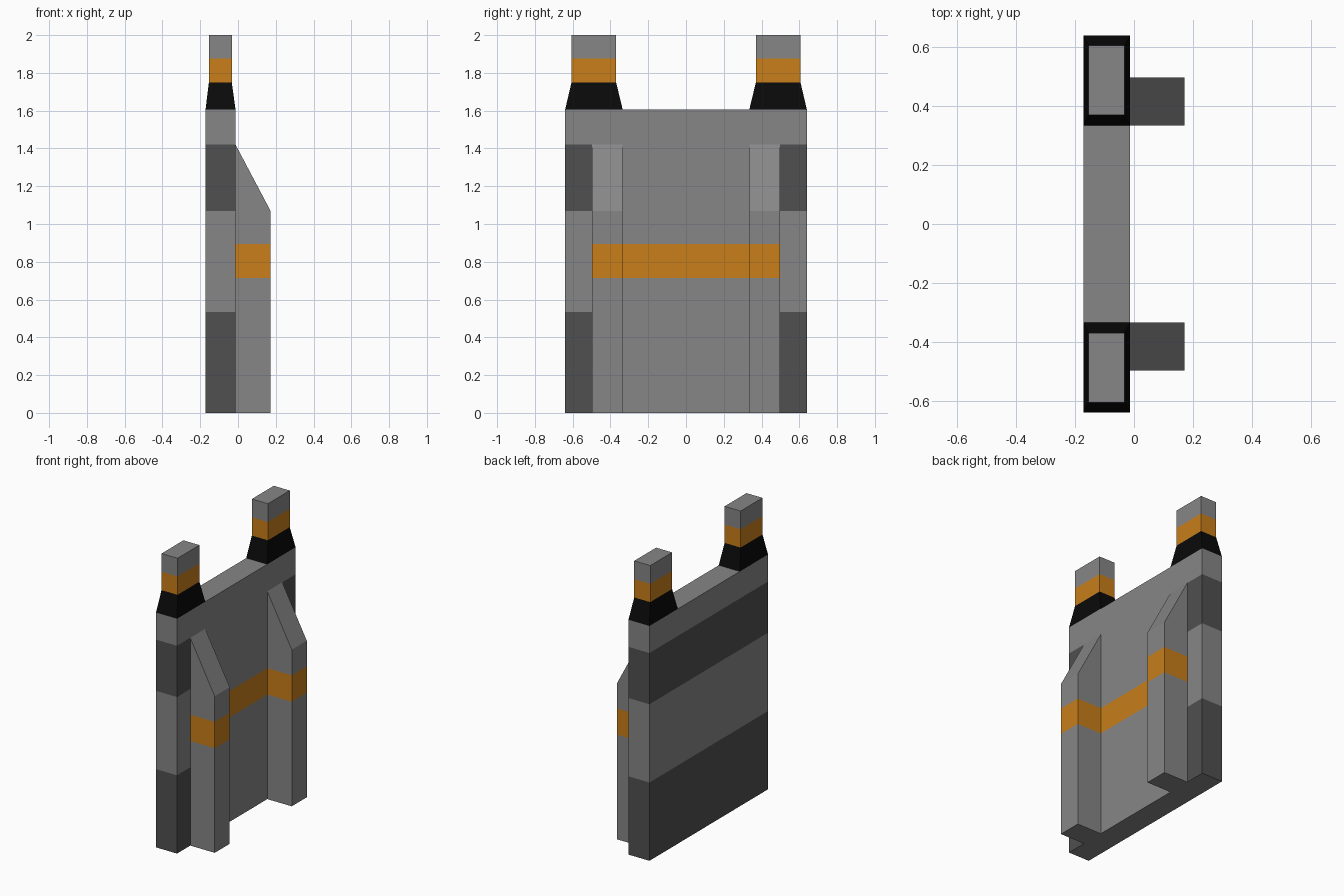
import bpy, bmesh
from mathutils import Vector

if "Cube" in bpy.data.objects:
    bpy.data.objects.remove(bpy.data.objects["Cube"])


def material(name, rgb):
    m = bpy.data.materials.new(name)
    m.diffuse_color = (*rgb, 1)
    m.use_nodes = True
    m.node_tree.nodes["Principled BSDF"].inputs["Base Color"].default_value = m.diffuse_color
    return m


GREY, DARK, BLACK, ORANGE = range(4)
MATS = [material("grey", (0.24, 0.24, 0.24)), material("dark_grey", (0.08, 0.08, 0.08)),
        material("black", (0.003, 0.003, 0.003)), material("orange", (0.58, 0.21, 0.01))]

X_BACK, X_FACE, X_RIB = -0.172, -0.013, 0.172
Y_OUT, Y_RIB, Y_IN = 0.64, 0.497, 0.335
Z_TOP, Z_RIB, Z_SLOPE = 1.605, 1.42, 1.07
BAND = (0.715, 0.895)
DARK_TOP = 0.535


def finish(bm, name):
    me = bpy.data.meshes.new(name)
    bm.to_mesh(me)
    bm.free()
    for m in MATS:
        me.materials.append(m)
    ob = bpy.data.objects.new(name, me)
    bpy.context.collection.objects.link(ob)
    return ob


def mirrored(ob):
    """Mirror a part across the y = 0 plane."""
    mod = ob.modifiers.new("mirror", 'MIRROR')
    mod.use_axis = (False, True, False)


def cut(bm, axis, values):
    for v in values:
        co, no = Vector(), Vector()
        co[axis], no[axis] = v, 1
        bmesh.ops.bisect_plane(bm, geom=bm.verts[:] + bm.edges[:] + bm.faces[:],
                               plane_co=co, plane_no=no)


def extrude_profile(bm, points, direction):
    face = bm.faces.new([bm.verts.new(p) for p in points])
    new = bmesh.ops.extrude_face_region(bm, geom=[face], use_keep_orig=True)
    bmesh.ops.translate(bm, vec=direction,
                        verts=[g for g in new["geom"] if isinstance(g, bmesh.types.BMVert)])
    bmesh.ops.recalc_face_normals(bm, faces=bm.faces)


# Main slab with painted bands
bm = bmesh.new()
extrude_profile(bm, [(X_BACK, -Y_OUT, 0), (X_FACE, -Y_OUT, 0),
                     (X_FACE, Y_OUT, 0), (X_BACK, Y_OUT, 0)], (0, 0, Z_TOP))
cut(bm, 2, (DARK_TOP, *BAND, Z_SLOPE, Z_RIB))
cut(bm, 1, (-Y_RIB, -Y_IN, Y_IN, Y_RIB))
covered = []
for f in bm.faces:
    c, n = f.calc_center_median(), f.normal
    y = abs(c.y)
    on_face = n.x > 0.5
    if (on_face and Y_IN < y < Y_RIB and c.z < Z_RIB) or (n.z > 0.5 and y > Y_IN):
        covered.append(f)  # hidden behind ribs or below posts
    elif on_face and y < Y_IN:
        f.material_index = ORANGE if BAND[0] < c.z < BAND[1] else GREY
    elif abs(n.z) < 0.5 and (c.z < DARK_TOP or Z_SLOPE < c.z < Z_RIB):
        f.material_index = DARK
bmesh.ops.delete(bm, geom=covered, context='FACES')
finish(bm, "slab")

# Vertical ribs with sloped tops and an orange band
bm = bmesh.new()
extrude_profile(bm, [(X_FACE, Y_IN, 0), (X_RIB, Y_IN, 0), (X_RIB, Y_IN, Z_SLOPE),
                     (X_FACE, Y_IN, Z_RIB)], (0, Y_RIB - Y_IN, 0))
bmesh.ops.delete(bm, geom=[f for f in bm.faces if f.normal.x < -0.5], context='FACES')
cut(bm, 2, BAND)
for f in bm.faces:
    if BAND[0] < f.calc_center_median().z < BAND[1] and abs(f.normal.z) < 0.1:
        f.material_index = ORANGE
mirrored(finish(bm, "ribs"))

# Corner posts: tapered black collar, orange band, grey tip
bm = bmesh.new()
tip = (-0.154, -0.033, 0.37, 0.606)
sections = [(Z_TOP, (X_BACK, X_FACE, Y_IN, Y_OUT)), (1.75, tip), (1.875, tip), (2.0, tip)]
rings = [[bm.verts.new((x, y, z)) for x, y in ((a, c), (b, c), (b, d), (a, d))]
         for z, (a, b, c, d) in sections]
for low, high, mat in zip(rings, rings[1:], (BLACK, ORANGE, GREY)):
    for i in range(4):
        j = (i + 1) % 4
        bm.faces.new((low[i], low[j], high[j], high[i])).material_index = mat
bm.faces.new(rings[-1])
mirrored(finish(bm, "corner_posts"))
